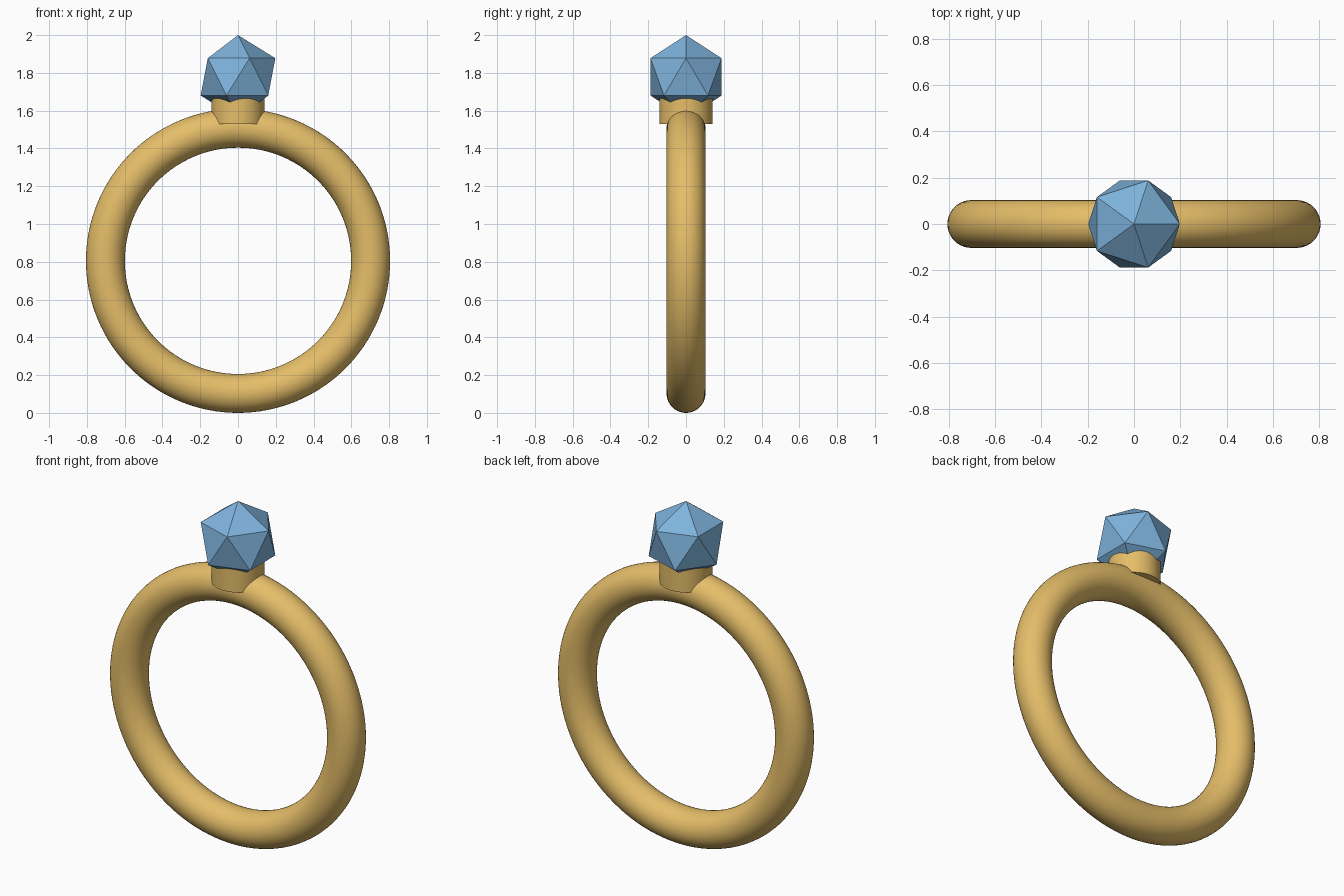
import bpy, math

if "Cube" in bpy.data.objects:
    bpy.data.objects.remove(bpy.data.objects["Cube"])


def make_material(name, rgb):
    mat = bpy.data.materials.new(name)
    mat.diffuse_color = (*rgb, 1.0)
    mat.use_nodes = True
    mat.node_tree.nodes["Principled BSDF"].inputs["Base Color"].default_value = mat.diffuse_color
    return mat


def finish(name, mat, smooth):
    obj = bpy.context.object
    obj.name = name
    obj.data.materials.append(mat)
    if smooth:
        bpy.ops.object.shade_smooth_by_angle(angle=math.radians(35))
    return obj


gold = make_material("gold", (0.78, 0.51, 0.14))
blue = make_material("gem blue", (0.21, 0.45, 0.72))

# Round band standing upright in the x-z plane
bpy.ops.mesh.primitive_torus_add(
    major_segments=128, minor_segments=40, major_radius=0.702, minor_radius=0.103,
    location=(0, 0, 0.805), rotation=(math.pi / 2, 0, 0))
finish("band", gold, True)

# Short round collar joining band and stone; its top ends inside the stone
bpy.ops.mesh.primitive_cylinder_add(
    vertices=64, radius=0.14, depth=0.16, location=(0, 0, 1.61))
finish("stone_collar", gold, True)

# Faceted twenty-sided stone
bpy.ops.mesh.primitive_ico_sphere_add(
    subdivisions=1, radius=0.221, location=(0, 0, 1.779))
finish("gemstone", blue, False)
